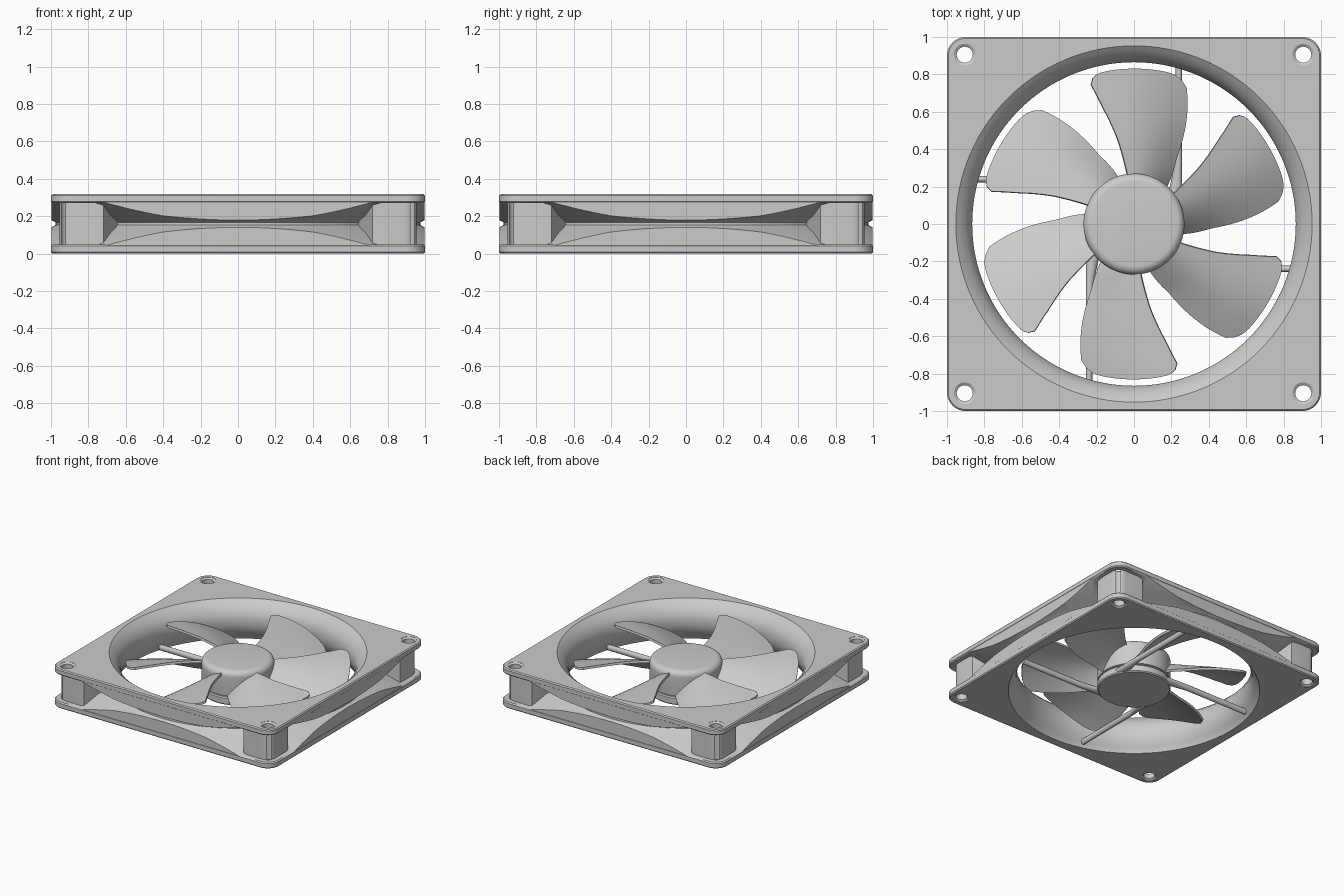
import bpy, bmesh
from math import sin, cos, pi, radians
from mathutils import Vector

if "Cube" in bpy.data.objects:
    bpy.data.objects.remove(bpy.data.objects["Cube"])


def make(name, verts, faces):
    me = bpy.data.meshes.new(name)
    me.from_pydata(verts, [], faces)
    bm = bmesh.new()
    bm.from_mesh(me)
    bmesh.ops.recalc_face_normals(bm, faces=bm.faces)
    bm.to_mesh(me)
    bm.free()
    ob = bpy.data.objects.new(name, me)
    bpy.context.collection.objects.link(ob)
    return ob


def activate(ob):
    bpy.ops.object.select_all(action='DESELECT')
    ob.select_set(True)
    bpy.context.view_layer.objects.active = ob


def smooth(ob, angle=35):
    activate(ob)
    bpy.ops.object.shade_smooth_by_angle(angle=radians(angle))


def lathe(name, profile, n=128, cx=0, cy=0):
    """Closed solid of revolution from (radius, z) points."""
    verts = [(cx + r * cos(2 * pi * i / n), cy + r * sin(2 * pi * i / n), z)
             for r, z in profile for i in range(n)]
    faces = [(k * n + i, k * n + (i + 1) % n, (k + 1) * n + (i + 1) % n, (k + 1) * n + i)
             for k in range(len(profile) - 1) for i in range(n)]
    last = (len(profile) - 1) * n
    faces += [tuple(range(n)), tuple(range(last, last + n))]
    return make(name, verts, faces)


def prism(name, rings):
    """Solid through stacked outlines: list of (outline, z)."""
    n = len(rings[0][0])
    verts = [(x, y, z) for pts, z in rings for x, y in pts]
    faces = [(k * n + i, k * n + (i + 1) % n, (k + 1) * n + (i + 1) % n, (k + 1) * n + i)
             for k in range(len(rings) - 1) for i in range(n)]
    last = (len(rings) - 1) * n
    faces += [tuple(range(n)), tuple(range(last, last + n))]
    return make(name, verts, faces)


def rounded_square(h, r, seg=8):
    pts = []
    for q, (sx, sy) in enumerate([(1, 1), (-1, 1), (-1, -1), (1, -1)]):
        for i in range(seg + 1):
            a = pi / 2 * (q + i / seg)
            pts.append((sx * (h - r) + r * cos(a), sy * (h - r) + r * sin(a)))
    return pts


def boolean(ob, other, op):
    m = ob.modifiers.new(op, 'BOOLEAN')
    m.object, m.operation, m.solver = other, op, 'EXACT'
    activate(ob)
    bpy.ops.object.modifier_apply(modifier=m.name)
    bpy.data.objects.remove(other)


def slab(name, z0, z1, b=0.008):
    full, inset = rounded_square(1, 0.1), rounded_square(1 - b, 0.1 - b)
    return prism(name, [(inset, z0), (full, z0 + b), (full, z1 - b), (inset, z1)])


# Frame: hourglass duct trimmed to the square outline, two flanges, corner columns
frame = lathe("frame", [(1.25, .03), (1.2, .055), (1.077, .115), (1.0, .14), (.975, .153),
                        (.975, .167), (1.0, .18), (1.077, .203), (1.22, .27), (1.25, .29)])
outline = rounded_square(.998, .1)
boolean(frame, prism("trim", [(outline, 0), (outline, .35)]), 'INTERSECT')
boolean(frame, slab("bottom_flange", 0, .05), 'UNION')
boolean(frame, slab("top_flange", .27, .318), 'UNION')
for sx in (1, -1):
    for sy in (1, -1):
        arc = [(.885 + .07 * cos(pi / 2 * i / 6), .885 + .07 * sin(pi / 2 * i / 6)) for i in range(7)]
        pts = [(sx * x, sy * y) for x, y in [(.955, .72)] + arc + [(.72, .955), (.6, .6)]]
        boolean(frame, prism("corner_column", [(pts, .035), (pts, .285)]), 'UNION')

# Bell-mouthed bore and chamfered screw holes
boolean(frame, lathe("bore", [(.935, -.02), (.925, .01), (.905, .04), (.88, .08), (.865, .13),
                              (.865, .19), (.876, .23), (.90, .27), (.93, .3), (.955, .32),
                              (.955, .34)]), 'DIFFERENCE')
for sx in (1, -1):
    for sy in (1, -1):
        boolean(frame, lathe("screw_hole", [(.058, -.01), (.058, .002), (.043, .012), (.043, .306),
                                            (.058, .316), (.058, .34)], 32, sx * .905, sy * .905),
                'DIFFERENCE')
smooth(frame, 30)

# Rotor hub with rounded top edge
hub = lathe("hub", [(.255, .075), (.268, .08), (.27, .09), (.27, .235)] +
            [(.225 + .045 * cos(a), .24 + .045 * sin(a)) for a in [pi / 12 * i for i in range(7)]], 96)
smooth(hub)

# Motor plate under the hub
plate = lathe("motor_plate", [(.262, .008), (.27, .016), (.27, .062), (.262, .07)], 96)
smooth(plate)

# Four tangential support struts, from motor plate to duct wall
for k in range(4):
    sections = [(.0, .05), (.18, .035), (.32, .02), (.87, .017)]
    n, verts = 12, []
    for y, w in sections:
        for i in range(n):
            a = 2 * pi * i / n
            verts.append((.262 - w + w * cos(a) - .005, y, .036 + .024 * sin(a)))
    faces = [(s * n + i, s * n + (i + 1) % n, (s + 1) * n + (i + 1) % n, (s + 1) * n + i)
             for s in range(3) for i in range(n)]
    faces += [tuple(range(n)), tuple(range(3 * n, 4 * n))]
    strut = make(f"strut_{k + 1}", verts, faces)
    strut.rotation_euler.z = k * pi / 2
    smooth(strut, 50)


# Six twisted blades: edge angles (degrees) tabulated against radius
def interp(table, r):
    for (r0, a0), (r1, a1) in zip(table, table[1:]):
        if r <= r1:
            return a0 + (a1 - a0) * (r - r0) / (r1 - r0)
    return table[-1][1]


LOW = [(.2, 48), (.27, 50), (.41, 57.5), (.57, 62), (.68, 65.5), (.83, 71)]
HIGH = [(.2, 96), (.27, 98), (.46, 101), (.64, 105), (.83, 108)]
NU, NV = 20, 18
verts = []
for j in range(NV + 1):
    for i in range(NU + 1):
        u = i / NU
        tip = .83 - .05 * abs(2 * u - 1) ** 9
        r = .24 + (tip - .24) * j / NV
        a = radians(interp(LOW, r) + (interp(HIGH, r) - interp(LOW, r)) * u)
        z = .085 + .165 * u + .03 * sin(pi * u) + .012 * (j / NV) * u
        verts.append((r * cos(a), r * sin(a), z))
faces = [(j * (NU + 1) + i, j * (NU + 1) + i + 1, (j + 1) * (NU + 1) + i + 1, (j + 1) * (NU + 1) + i)
         for j in range(NV) for i in range(NU)]
for k in range(6):
    blade = make(f"blade_{k + 1}", verts, faces)
    blade.rotation_euler.z = k * pi / 3
    m = blade.modifiers.new("thickness", 'SOLIDIFY')
    m.thickness, m.offset = .018, 0
    activate(blade)
    bpy.ops.object.modifier_apply(modifier=m.name)
    smooth(blade, 40)
